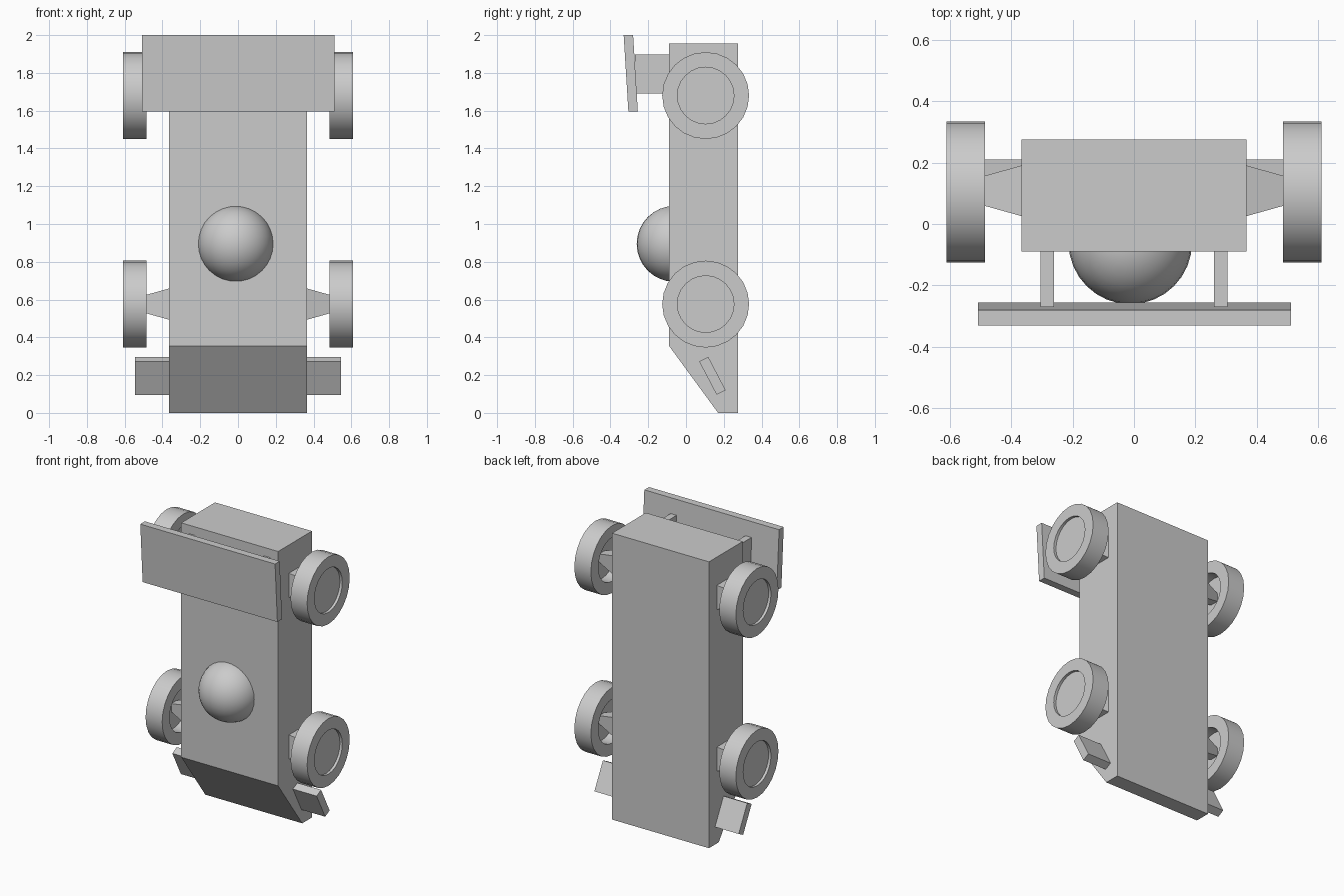
import bpy, bmesh, math
from mathutils import Vector

cube = bpy.data.objects.get("Cube")
if cube:
    bpy.data.objects.remove(cube, do_unlink=True)

GREY = (0.6, 0.6, 0.6, 1.0)
mat = bpy.data.materials.new("plain grey")
mat.use_nodes = True
mat.diffuse_color = GREY
mat.node_tree.nodes["Principled BSDF"].inputs["Base Color"].default_value = GREY


def finish(name, bm, smooth=False):
    bmesh.ops.remove_doubles(bm, verts=bm.verts, dist=1e-5)
    bmesh.ops.recalc_face_normals(bm, faces=bm.faces)
    mesh = bpy.data.meshes.new(name)
    bm.to_mesh(mesh)
    bm.free()
    mesh.materials.append(mat)
    obj = bpy.data.objects.new(name, mesh)
    bpy.context.collection.objects.link(obj)
    if smooth:
        bpy.ops.object.select_all(action="DESELECT")
        bpy.context.view_layer.objects.active = obj
        obj.select_set(True)
        bpy.ops.object.shade_smooth_by_angle(angle=math.radians(35))
    return obj


def extrude_profile(name, points, x0, x1):
    """Side profile of (y, z) points, extruded along x."""
    bm = bmesh.new()
    face = bm.faces.new([bm.verts.new((x0, y, z)) for y, z in points])
    new = bmesh.ops.extrude_face_region(bm, geom=[face])["geom"]
    bmesh.ops.translate(bm, vec=(x1 - x0, 0, 0),
                        verts=[v for v in new if isinstance(v, bmesh.types.BMVert)])
    return finish(name, bm)


def wheel(name, side, y, z):
    """Lathed tyre with a shallow outer hub and a deep inner hollow."""
    profile = [(0.56, 0), (0.56, 0.15), (0.485, 0.15), (0.485, 0.23),
               (0.61, 0.23), (0.61, 0.15), (0.592, 0.15), (0.592, 0)]
    bm = bmesh.new()
    verts = [bm.verts.new((side * x, y, z + r)) for x, r in profile]
    edges = [bm.edges.new(pair) for pair in zip(verts, verts[1:])]
    bmesh.ops.spin(bm, geom=verts + edges, cent=(0, y, z), axis=(1, 0, 0),
                   angle=math.tau, steps=24)
    return finish(name, bm, smooth=True)


def axle(name, side, y, z):
    """Square stub tapering from the body into the wheel."""
    bm = bmesh.new()
    bmesh.ops.create_cube(bm, size=1)
    for v in bm.verts:
        outer = v.co.x > 0
        half = 0.024 if outer else 0.084
        v.co = Vector((side * (0.575 if outer else 0.36),
                       y + math.copysign(half, v.co.y),
                       z + math.copysign(half, v.co.z)))
    return finish(name, bm)


# Body with the sloped nose at the bottom
extrude_profile("body", [(-0.09, 0.355), (-0.09, 1.955), (0.275, 1.955),
                         (0.275, 0), (0.17, 0)], -0.366, 0.366)

# Wings
extrude_profile("rear_wing", [(-0.33, 2.0), (-0.28, 2.0),
                              (-0.255, 1.595), (-0.305, 1.595)], -0.507, 0.511)
extrude_profile("front_wing", [(0.07, 0.272), (0.118, 0.296),
                               (0.21, 0.12), (0.162, 0.096)], -0.545, 0.545)

# Driver's dome
bm = bmesh.new()
bmesh.ops.create_uvsphere(bm, u_segments=32, v_segments=16, radius=0.201)
bmesh.ops.translate(bm, verts=bm.verts, vec=(-0.012, -0.06, 0.895))
finish("dome", bm, smooth=True)

# Wheels, axles and wing struts on both sides
for label, side in (("left", 1), ("right", -1)):
    for end, z in (("front", 0.576), ("rear", 1.68)):
        wheel(f"{end}_{label}_wheel", side, 0.104, z)
        axle(f"{end}_{label}_axle", side, 0.108, z)
    extrude_profile(f"{label}_wing_strut", [(-0.27, 1.69), (-0.27, 1.897),
                                            (-0.08, 1.897), (-0.08, 1.69)],
                    side * 0.26, side * 0.305)
